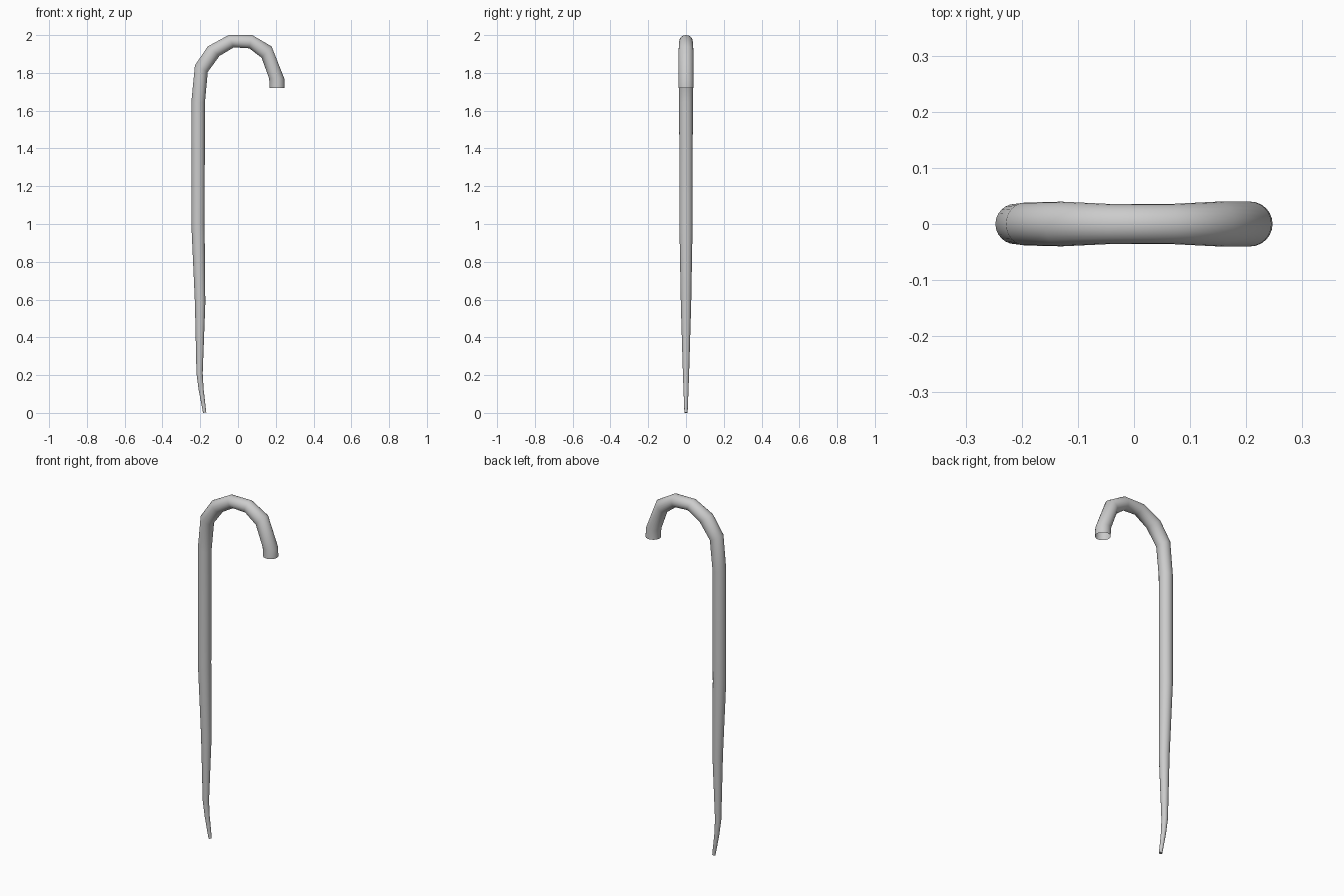
import bpy, bmesh
from math import cos, sin, tau
from mathutils import Vector

if "Cube" in bpy.data.objects:
    bpy.data.objects.remove(bpy.data.objects["Cube"])

SIDES = 24

# Outer and inner silhouette points (x, z) of each ring, from hook end to tip
RINGS = [
    ((0.247, 1.72), (0.167, 1.72)),
    ((0.245, 1.77), (0.165, 1.77)),
    ((0.178, 1.94), (0.125, 1.88)),
    ((0.075, 2.00), (0.060, 1.93)),
    ((-0.050, 2.00), (-0.022, 1.935)),
    ((-0.160, 1.94), (-0.098, 1.89)),
    ((-0.228, 1.84), (-0.160, 1.805)),
    ((-0.247, 1.645), (-0.175, 1.645)),
    ((-0.247, 1.00), (-0.177, 1.00)),
    ((-0.228, 0.58), (-0.173, 0.58)),
    ((-0.220, 0.21), (-0.187, 0.21)),
    ((-0.208, 0.12), (-0.182, 0.125)),
    ((-0.185, 0.00), (-0.168, 0.003)),
]

# Tapered shaft and hook as one open tube
bm = bmesh.new()
loops = []
for outer, inner in RINGS:
    o = Vector((outer[0], 0, outer[1]))
    i = Vector((inner[0], 0, inner[1]))
    centre, half = (o + i) / 2, (o - i) / 2
    side = Vector((0, half.length, 0))
    loops.append([bm.verts.new(centre + half * cos(tau * k / SIDES) + side * sin(tau * k / SIDES))
                  for k in range(SIDES)])
for a, b in zip(loops, loops[1:]):
    for k in range(SIDES):
        n = (k + 1) % SIDES
        bm.faces.new((a[k], b[k], b[n], a[n]))

# Closed tip at the ground
bm.faces.new(loops[-1])
bmesh.ops.recalc_face_normals(bm, faces=bm.faces)

mesh = bpy.data.meshes.new("walking_cane")
bm.to_mesh(mesh)
bm.free()
cane = bpy.data.objects.new("walking_cane", mesh)
bpy.context.collection.objects.link(cane)
bpy.context.view_layer.objects.active = cane
cane.select_set(True)
bpy.ops.object.shade_smooth_by_angle(angle=0.8)
